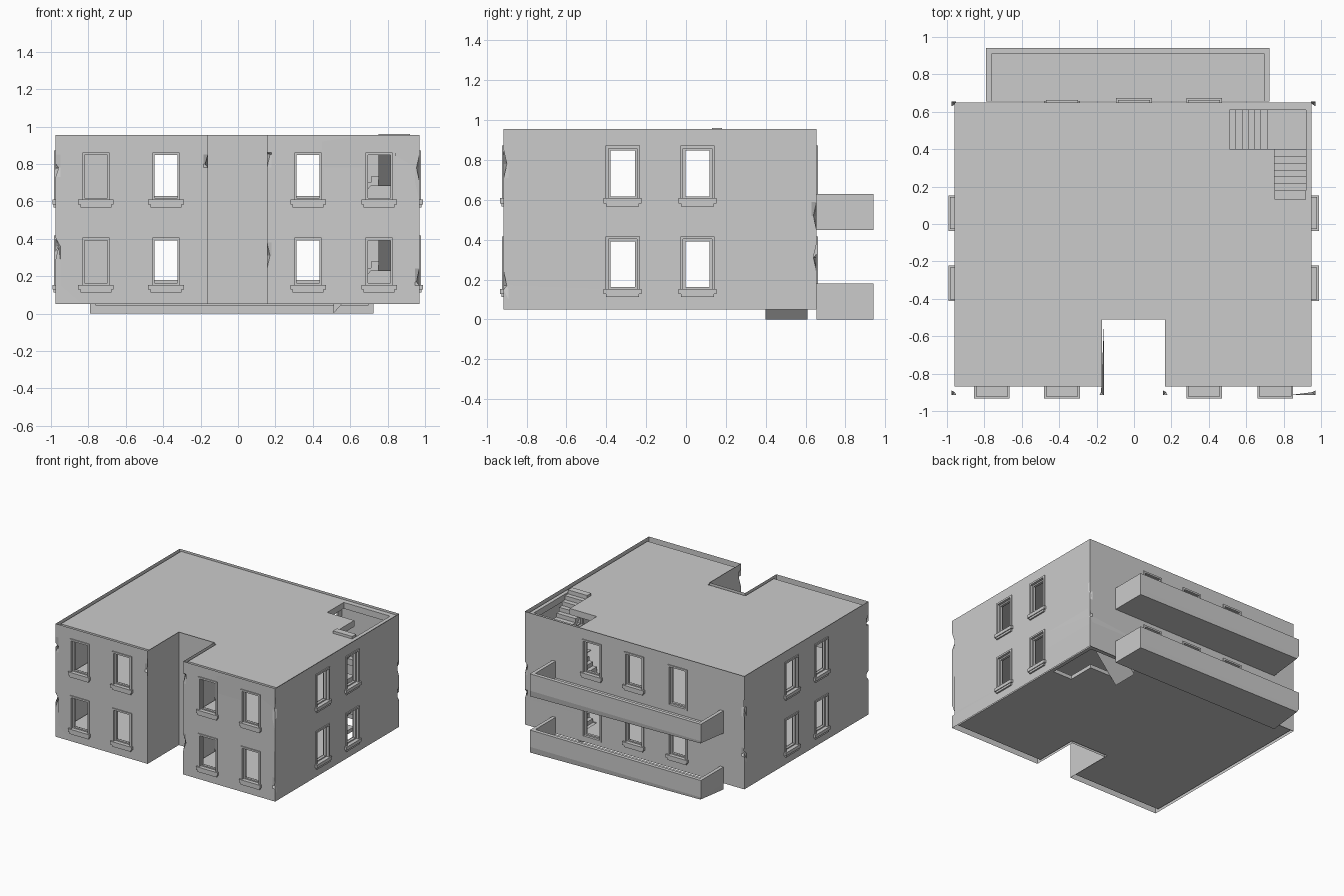
import bpy, bmesh
from mathutils import Matrix, Vector

cube = bpy.data.objects.get("Cube")
if cube:
    bpy.data.objects.remove(cube)

# One plain concrete colour
grey = bpy.data.materials.new("concrete_grey")
grey.use_nodes = True
COLOUR = (0.6, 0.6, 0.6, 1)
grey.diffuse_color = COLOUR
for node in grey.node_tree.nodes:
    if node.type == 'BSDF_PRINCIPLED':
        node.inputs["Base Color"].default_value = COLOUR


def finish(bm, name):
    mesh = bpy.data.meshes.new(name)
    bm.to_mesh(mesh)
    bm.free()
    mesh.materials.append(grey)
    obj = bpy.data.objects.new(name, mesh)
    bpy.context.scene.collection.objects.link(obj)
    return obj


def box(bm, x, y, z, frame=Matrix()):
    """Box between pairs of limits, in the given local frame."""
    size = Matrix.Diagonal((x[1] - x[0], y[1] - y[0], z[1] - z[0], 1))
    mid = Matrix.Translation((sum(x) / 2, sum(y) / 2, sum(z) / 2))
    bmesh.ops.create_cube(bm, size=1, matrix=frame @ mid @ size)


def ring(bm, frame, half, z, border, depth):
    """Rectangular frame standing in a wall."""
    for s in (-1, 1):
        box(bm, sorted((s * half, s * (half - border))), depth, z, frame)
    inner = (border - half, half - border)
    box(bm, inner, depth, (z[0], z[0] + border), frame)
    box(bm, inner, depth, (z[1] - border, z[1]), frame)


def sheet(bm, us, vs, skip, place):
    """Grid of faces, leaving out cells whose centre is skipped."""
    us, vs = sorted(set(us)), sorted(set(vs))
    for u0, u1 in zip(us, us[1:]):
        for v0, v1 in zip(vs, vs[1:]):
            if not skip((u0 + u1) / 2, (v0 + v1) / 2):
                corners = ((u0, v0), (u1, v0), (u1, v1), (u0, v1))
                bm.faces.new([bm.verts.new(place(u, v)) for u, v in corners])


def prism(bm, profile, place, width):
    """Extrude a profile along a vector."""
    face = bm.faces.new([bm.verts.new(place(a, b)) for a, b in profile])
    new = bmesh.ops.extrude_face_region(bm, geom=[face], use_keep_orig=True)["geom"]
    bmesh.ops.translate(bm, vec=width, verts=[g for g in new if isinstance(g, bmesh.types.BMVert)])
    bmesh.ops.recalc_face_normals(bm, faces=bm.faces)


# Building outline, counter-clockwise, with the entrance recess at the front
BOTTOM, TOP, STOREY = 0.05, 0.955, 0.455
outline = [Vector(p) for p in (
    (-0.975, -0.915), (-0.16, -0.915), (-0.16, -0.52), (0.155, -0.52),
    (0.155, -0.915), (0.97, -0.915), (0.97, 0.655), (-0.975, 0.655))]
openings = {0: [-0.76, -0.385], 4: [0.375, 0.755], 5: [-0.318, 0.058],
            6: [0.375, 0.0, -0.385], 7: [-0.318, 0.058]}
doors = {(0, 0.375), (1, -0.385)}
# Broken corners: outline index and the heights of the chips
chips = {0: [0.36, 0.78], 1: [0.8], 4: [0.31, 0.85], 5: [0.17, 0.78], 6: [0.31, 0.52], 7: [0.33, 0.7]}

walls = bmesh.new()
for i, start in enumerate(outline):
    end = outline[(i + 1) % len(outline)]
    run = (end - start).length
    d = (end - start).normalized()
    axis = 0 if abs(d.x) > 0.5 else 1
    holes, us, vs = [], [0, 0.025, run - 0.025, run], [BOTTOM, TOP]
    for level in (0, 1):
        lift = level * STOREY
        for c in openings.get(i, []):
            u = (c - start[axis]) * d[axis]
            is_door = i == 6 and (level, c) in doors
            low, high = (0.1 if is_door else 0.15) + lift, 0.405 + lift
            holes.append((u, low, high))
            us += [u - 0.075, u + 0.075]
            vs += [low, high]

            # Trim, sash and sill of each opening
            at = start + d * u
            frame = Matrix(((d.x, -d.y, 0, at.x), (d.y, d.x, 0, at.y), (0, 0, 1, 0), (0, 0, 0, 1)))
            bm = bmesh.new()
            ring(bm, frame, 0.086, (low - 0.012, high + 0.012), 0.014, (-0.008, 0.045))
            ring(bm, frame, 0.074, (low, high), 0.013, (0.012, 0.032))
            if not is_door:
                box(bm, (-0.095, 0.095), (-0.018, 0.05), (low - 0.022, low + 0.004), frame)
                box(bm, (-0.083, 0.083), (-0.012, 0.03), (low - 0.038, low - 0.022), frame)
            finish(bm, "door_frame" if is_door else "window_frame")

    for k in (i, (i + 1) % len(outline)):
        for z in chips.get(k, []):
            vs += [z - 0.07, z, z + 0.07]
    sheet(walls, us, vs,
          lambda u, v: any(abs(u - c) < 0.075 and a < v < b for c, a, b in holes),
          lambda u, v: (start.x + d.x * u, start.y + d.y * u, v))
bmesh.ops.remove_doubles(walls, verts=walls.verts, dist=0.0005)

# Push the chipped corner points inwards
bmesh.ops.triangulate(walls, faces=walls.faces)
for k, heights in chips.items():
    a, b, c = outline[k - 1], outline[k], outline[(k + 1) % len(outline)]
    inward = (a - b).normalized() + (c - b).normalized()
    for v in walls.verts:
        if (v.co.xy - b).length < 0.001 and any(abs(v.co.z - z) < 0.001 for z in heights):
            v.co.xy += inward * 0.016
bmesh.ops.dissolve_limit(walls, angle_limit=0.01, verts=walls.verts, edges=walls.edges)
finish(walls, "outer_walls")


# Floor slabs and flat roof, open at the recess and the stairwell
def slab_gap(x, y):
    recess = -0.17 < x < 0.165 and y < -0.51
    stairwell = 0.51 < x < 0.92 and 0.4 < y < 0.61 or 0.75 < x < 0.92 and 0.18 < y < 0.61
    return recess or stairwell


for name, low, high in (("ground_floor", 0.06, 0.09), ("upper_floor", 0.45, 0.5), ("flat_roof", 0.89, 0.94)):
    bm = bmesh.new()
    sheet(bm, (-0.96, -0.17, 0.165, 0.51, 0.75, 0.92, 0.95),
          (-0.87, -0.51, 0.18, 0.4, 0.61, 0.65), slab_gap, lambda u, v: (u, v, low))
    bmesh.ops.remove_doubles(bm, verts=bm.verts, dist=0.0005)
    new = bmesh.ops.extrude_face_region(bm, geom=bm.faces[:], use_keep_orig=True)["geom"]
    bmesh.ops.translate(bm, vec=(0, 0, high - low), verts=[g for g in new if isinstance(g, bmesh.types.BMVert)])
    bmesh.ops.recalc_face_normals(bm, faces=bm.faces)
    finish(bm, name)


def flight(a0, a1, z0, rise, steps, flat):
    """Side profile of a stair flight ending in a flat landing."""
    going = (a1 - a0) / steps
    points = [(a0, z0)]
    for s in range(steps):
        z = z0 + (s + 1) * rise
        points += [(a0 + s * going, z), (a0 + (s + 1) * going, z)]
    top = z0 + (steps + 1) * rise
    return points + [(a1, top), (flat, top), (flat, top - 0.05), (a1, top - 0.05), (a0, z0 - 0.05)]


# Two-flight stairs and rear balconies on each storey
RISE = STOREY / 14
for level, label in enumerate(("lower", "upper")):
    base = BOTTOM + level * STOREY
    bm = bmesh.new()
    prism(bm, flight(0.51, 0.71, base, RISE, 6, 0.92), lambda a, z: (a, 0.4, z), (0, 0.21, 0))
    prism(bm, flight(0.4, 0.18, base + 7 * RISE, RISE, 6, 0.13), lambda a, z: (0.75, a, z), (0.17, 0, 0))
    finish(bm, label + "_stairs")

    z = level * 0.45
    bm = bmesh.new()
    box(bm, (-0.79, 0.725), (0.655, 0.94), (z, z + 0.045))
    box(bm, (-0.79, 0.725), (0.91, 0.94), (z + 0.045, z + 0.18))
    for x in (-0.79, 0.697):
        box(bm, (x, x + 0.028), (0.655, 0.91), (z + 0.045, z + 0.18))
    bmesh.ops.remove_doubles(bm, verts=bm.verts, dist=0.0005)
    # Worn lower corner
    for v in bm.verts:
        if v.co.x < -0.78 and v.co.y > 0.93 and v.co.z < z + 0.01:
            v.co += Vector((0.012, -0.012, 0.02))
    finish(bm, label + "_balcony")
